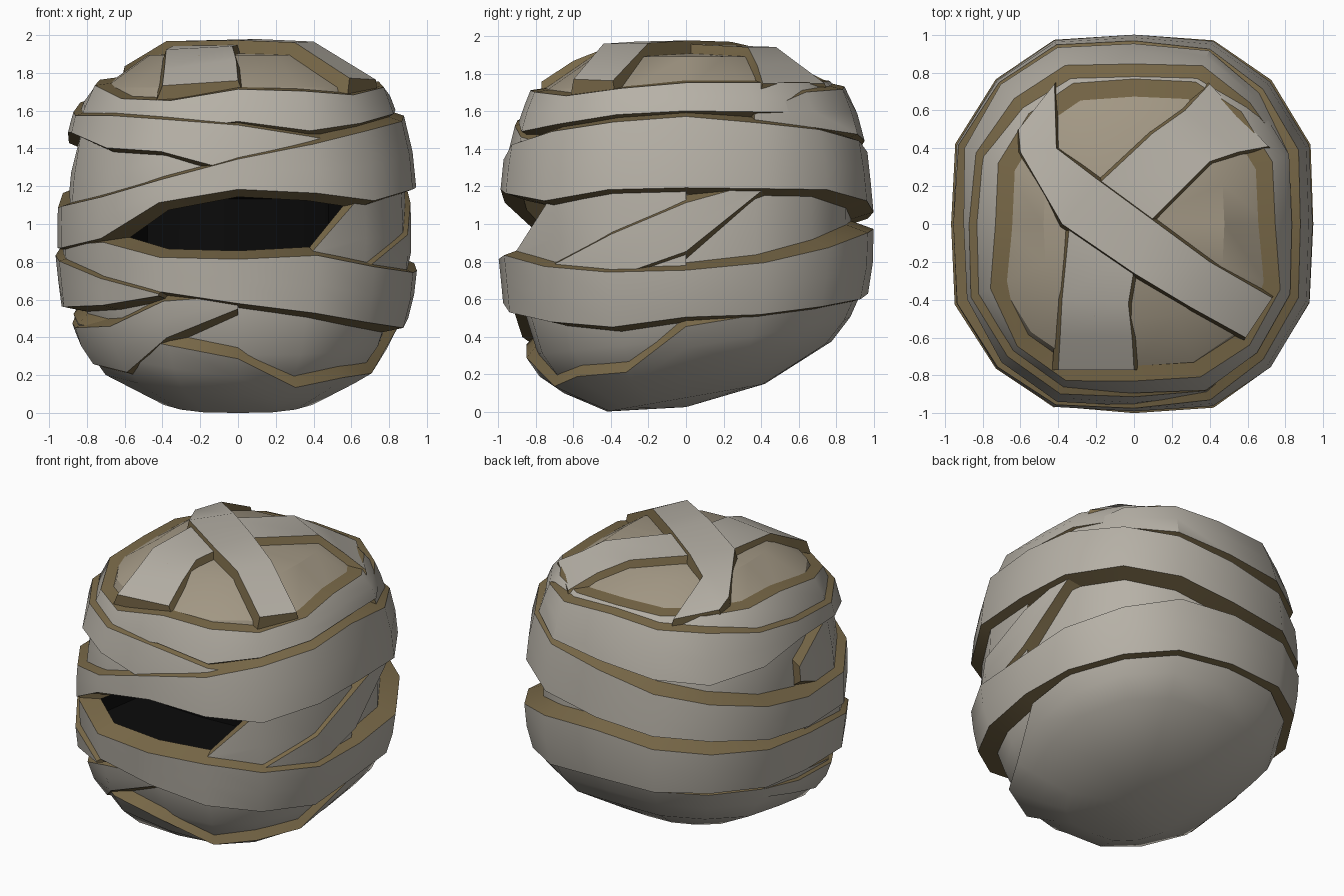
import bpy, bmesh, math

if "Cube" in bpy.data.objects:
    bpy.data.objects.remove(bpy.data.objects["Cube"])

def material(name, c):
    m = bpy.data.materials.new(name)
    m.diffuse_color = (*c, 1)
    m.use_nodes = True
    m.node_tree.nodes["Principled BSDF"].inputs["Base Color"].default_value = m.diffuse_color
    return m

CLOTH = material("cloth", (.47, .44, .385))
EDGE = material("cloth_edge", (.19, .14, .065))
UNDER = material("under_cloth", (.36, .31, .23))
DARK = material("eye_dark", (.003, .003, .003))

# Rounded-square plan of 16 columns, column 0 at the front, counted towards +x
Q = [(0, 1), (.44, .97), (.76, .76), (.98, .42), (1, 0)]
Q = Q + [(x, -y) for x, y in Q[-2::-1]]
Q = Q + [(-x, y) for x, y in Q[-2:0:-1]]
PROFILE = [(.1, .35), (.27, .68), (.41, .79), (.6, .86), (.85, .89), (1.1, .89),
           (1.4, .86), (1.6, .81), (1.75, .75), (1.92, .5), (1.94, 0)]
DOME = [(0, 1.94), (.5, 1.92), (.75, 1.75), (.9, 1.68)]

def lerp(keys, v, i=1):
    if v <= keys[0][0]:
        return keys[0][i]
    for a, b in zip(keys, keys[1:]):
        if v <= b[0]:
            return a[i] + (b[i] - a[i]) * (v - a[0]) / (b[0] - a[0])
    return keys[-1][i]

def tilt(t):
    return .2 * max(0, 1 - t / .8)

def surf(col, t, off=0):
    r = lerp(PROFILE, t) + off
    x, y = Q[col % 16]
    return (.955 * x * r, -y * r, t - tilt(t) * y * r)

def level(col, z):
    t = z
    for _ in range(8):
        t = z + tilt(t) * Q[col % 16][1] * lerp(PROFILE, t)
    return t

def finish(name, bm, mats):
    bmesh.ops.remove_doubles(bm, verts=bm.verts, dist=.0005)
    bmesh.ops.recalc_face_normals(bm, faces=bm.faces)
    me = bpy.data.meshes.new(name)
    bm.to_mesh(me)
    bm.free()
    for m in mats:
        me.materials.append(m)
    ob = bpy.data.objects.new(name, me)
    bpy.context.collection.objects.link(ob)
    bpy.ops.object.select_all(action='DESELECT')
    ob.select_set(True)
    bpy.context.view_layer.objects.active = ob
    bpy.ops.object.shade_smooth_by_angle(angle=math.radians(33))

def strip(name, sections, n_cloth, closed=False):
    """Sweep closed sections; the first n_cloth sides are cloth, the rest edge."""
    bm = bmesh.new()
    rows = [[bm.verts.new(p) for p in s] for s in sections]
    n = len(rows[0])
    for a, b in zip(rows, rows[1:]):
        for j in range(n):
            k = (j + 1) % n
            f = bm.faces.new((a[j], a[k], b[k], b[j]))
            f.material_index = 0 if j < n_cloth else 1
    if not closed:
        for r in (rows[0], rows[-1]):
            bm.faces.new(r).material_index = 1
    finish(name, bm, (CLOTH, EDGE))

def band(name, offs, keys, up=.045, down=.045):
    """Bandage with sloped edges; keys are (column, top z, bottom z)."""
    secs = []
    for c in range(keys[0][0], keys[-1][0] + 1):
        off = lerp(offs, c)
        hi, lo = lerp(keys, c, 1), lerp(keys, c, 2)
        rows = [(hi, off), ((hi + lo) / 2, off), (lo, off), (lo - down, -.015), (hi + up, -.015)]
        secs.append([surf(c, level(c, z), o) for z, o in rows])
    closed = keys[-1][0] - keys[0][0] == 16 and keys[0][1:] == keys[-1][1:]
    strip(name, secs, 2, closed)

# Head core with a recessed eye opening
bm = bmesh.new()
levels = [.1, .27, .41, .6, .8, 1.22, 1.4, 1.6, 1.75, 1.92]
rings = [[bm.verts.new(surf(c, t)) for c in range(16)] for t in levels]
eye = []
for i in range(len(rings) - 1):
    for c in range(16):
        d = (c + 1) % 16
        f = bm.faces.new((rings[i][c], rings[i][d], rings[i + 1][d], rings[i + 1][c]))
        f.material_index = 1 if levels[i] > 1.5 else 0
        if levels[i] == .8 and c in (14, 15, 0, 1):
            eye.append(f)
bm.faces.new(rings[0])
top = bm.verts.new((0, 0, 1.94))
for c in range(16):
    bm.faces.new((rings[-1][c], rings[-1][(c + 1) % 16], top)).material_index = 1
new = bmesh.ops.extrude_face_region(bm, geom=eye)["geom"]
bmesh.ops.delete(bm, geom=[f for f in eye if f.is_valid], context='FACES_ONLY')
for v in [g for g in new if isinstance(g, bmesh.types.BMVert)]:
    v.co.x *= .75
    v.co.y = v.co.y * .6 + .12
    v.co.z = 1.02 + (v.co.z - 1.02) * .7
    for f in v.link_faces:
        f.material_index = 2
finish("head_core", bm, (CLOTH, UNDER, DARK))

# Chin and underside wrap
CAP = [(0, .32), (1, .17), (2, .22), (3, .24), (4, .48), (6, .6), (8, .65),
       (12, .55), (14, .45), (15, .39), (16, .32)]
bm = bmesh.new()
rows = []
for f, off, lift in ((0, -.01, .06), (0, .07, 0), (.3, .07, 0), (.6, .07, 0), (1, .07, 0)):
    row = []
    for c in range(16):
        t = level(c, lerp(CAP, c) + lift)
        row.append(bm.verts.new(surf(c, t + (.1 - t) * f, off)))
    rows.append(row)
for i in range(4):
    for c in range(16):
        d = (c + 1) % 16
        q = bm.faces.new((rows[i][c], rows[i][d], rows[i + 1][d], rows[i + 1][c]))
        q.material_index = 1 if i == 0 else 0
mid = bm.verts.new((0, 0, .05))
for c in range(16):
    bm.faces.new((rows[-1][c], rows[-1][(c + 1) % 16], mid))
finish("chin_wrap", bm, (CLOTH, EDGE))

# Bandages round the head
band("crown_band", [(0, .075)], [(0, 1.74, 1.57), (1, 1.73, 1.52), (2, 1.71, 1.56), (3, 1.75, 1.61),
     (4, 1.78, 1.63), (6, 1.78, 1.62), (8, 1.79, 1.6), (12, 1.79, 1.55), (13, 1.76, 1.52),
     (14, 1.69, 1.5), (15, 1.68, 1.52), (16, 1.74, 1.57)], up=.015)
band("forehead_band", [(5, .06), (7, .11), (15, .11), (16, .09), (18, .05)],
     [(5, 1.61, 1.55), (6, 1.73, 1.54), (8, 1.76, 1.47), (10, 1.72, 1.4),
      (12, 1.62, 1.51), (13, 1.6, 1.51), (14, 1.6, 1.43), (15, 1.58, 1.41), (16, 1.55, 1.3),
      (17, 1.49, 1.27), (18, 1.44, 1.3)])
band("temple_band", [(0, .055)], [(12, 1.3, 1.2), (13, 1.5, 1.05), (14, 1.52, 1.05),
     (15, 1.5, 1.25), (17, 1.4, 1.28)])
band("brow_band", [(0, .11)], [(12, 1.11, .9), (13, 1.12, .9), (14, 1.17, .95), (15, 1.26, 1.14),
     (16, 1.37, 1.21), (17, 1.45, 1.19), (18, 1.52, 1.15), (19, 1.57, 1.21), (20, 1.6, 1.22),
     (22, 1.53, 1.21), (24, 1.41, 1.09), (26, 1.27, 1.02), (28, 1.11, .9)], down=.04)
band("cheek_band", [(0, .045)], [(17, .88, .8), (18, 1.2, .7), (20, 1.2, .75)], up=.01)
band("diagonal_band", [(0, .07)], [(18, .8, .6), (20, 1.14, .88), (21, 1.25, 1.2), (22, 1.4, 1.3)])
band("lower_band", [(12, .08), (16, .11), (24, .11), (31, .13)],
     [(12, .9, .7), (14, .93, .68), (15, .85, .67), (16, .84, .61),
      (17, .86, .56), (18, .8, .51), (19, .77, .48), (20, .78, .53), (21, .82, .54),
      (23, .98, .62), (24, 1., .65), (26, .93, .64), (28, .86, .59), (29, .83, .59),
      (30, .74, .6), (31, .66, .65)], down=.03)
band("jaw_band", [(10, .04), (12, .095), (14, .095), (15, .08), (16, .06)],
     [(10, .64, .6), (12, .5, .4), (13, .48, .29), (14, .49, .25), (15, .62, .43), (16, .65, .58)])

# Straps across the crown
def strap(name, lift, pairs):
    def pt(p, h, grow=0, q=None):
        if q:
            p = (p[0] + (p[0] - q[0]) * grow, p[1] + (p[1] - q[1]) * grow)
        rho = (abs(p[0] / .955) ** 2.6 + abs(p[1]) ** 2.6) ** (1 / 2.6)
        return (*p, lerp(DOME, rho) + h)
    strip(name, [[pt(a, lift), pt(b, lift), pt(b, -.03, .08, a), pt(a, -.03, .08, b)]
                 for a, b in pairs], 1)

strap("crown_strap_long", .07, [((-.61, .5), (-.42, .74)), ((-.6, .38), (-.41, .4)),
      ((-.38, 0), (-.2, .24)), ((0, -.26), (.1, .02)), ((.3, -.44), (.4, -.2)),
      ((.59, -.6), (.73, -.39))])
strap("crown_strap_back", .05, [((.71, .41), (.4, .74)), ((.55, .38), (.27, .6)),
      ((.4, .33), (.1, .48)), ((.05, -.02), (-.2, .2))])
strap("crown_strap_front", .045, [((-.4, -.77), (0, -.77)), ((-.39, -.6), (-.01, -.6)),
      ((-.38, -.4), (-.03, -.42)), ((-.34, 0), (.02, -.12))])

# Stand the head on the ground
low = min(v.co.z for o in bpy.data.objects for v in o.data.vertices)
for o in bpy.data.objects:
    o.location.z -= low
